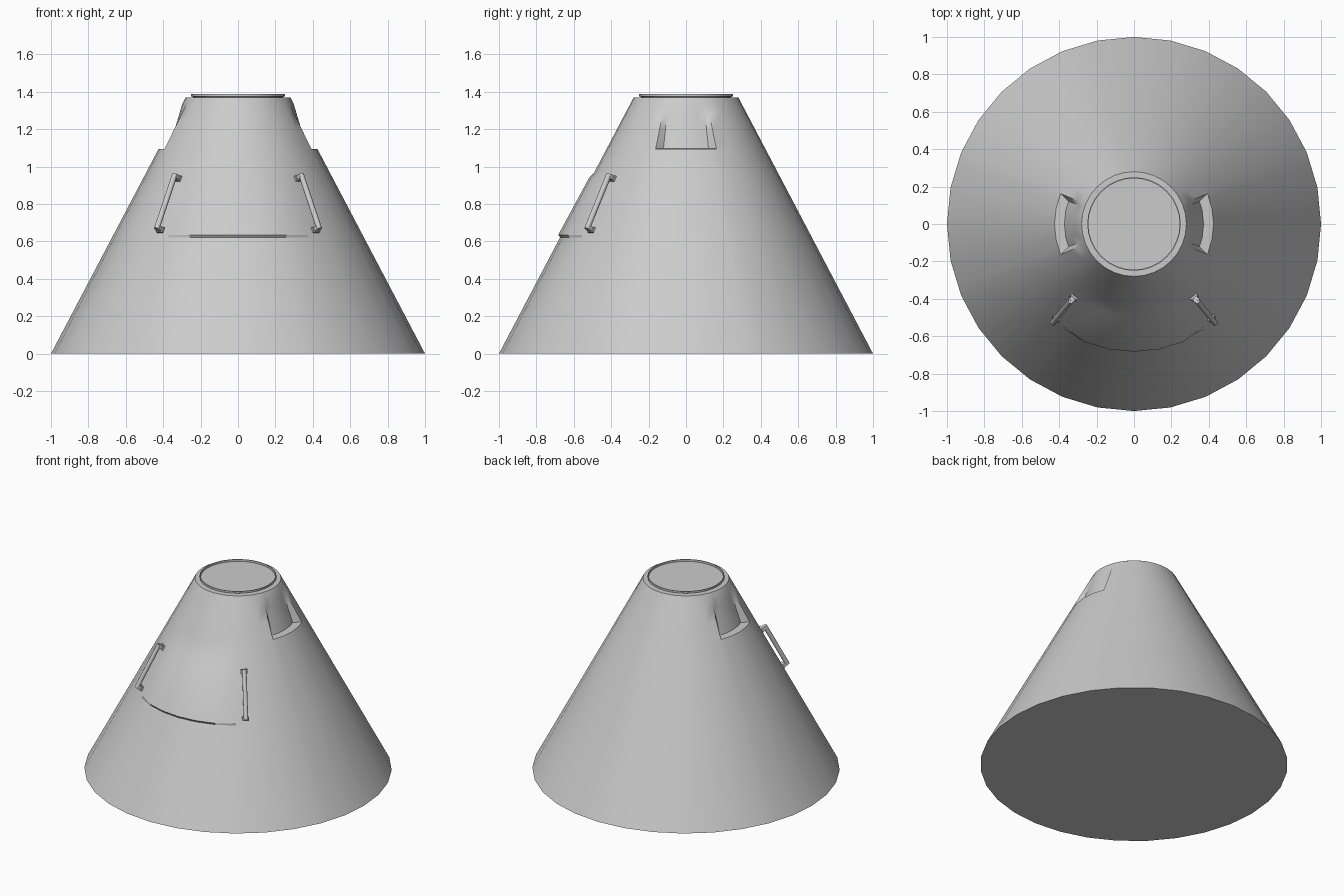
import bpy, bmesh
from math import pi, sin, cos, radians, atan2
from mathutils import Matrix, Vector

if "Cube" in bpy.data.objects:
    bpy.data.objects.remove(bpy.data.objects["Cube"])

SIDES = 32
STEP = 2 * pi / SIDES
TOP_Z, TOP_R = 1.37, 0.28


def cone_r(z):
    return 1 - (1 - TOP_R) * z / TOP_Z


def finish(bm, name, smooth=30):
    bmesh.ops.recalc_face_normals(bm, faces=bm.faces)
    me = bpy.data.meshes.new(name)
    bm.to_mesh(me)
    bm.free()
    ob = bpy.data.objects.new(name, me)
    bpy.context.collection.objects.link(ob)
    bpy.ops.object.select_all(action='DESELECT')
    ob.select_set(True)
    bpy.context.view_layer.objects.active = ob
    bpy.ops.object.shade_smooth_by_angle(angle=radians(smooth))
    return ob


def skin(bm, rings):
    for lo, hi in zip(rings, rings[1:]):
        n = len(lo)
        for i in range(n):
            j = (i + 1) % n
            bm.faces.new((lo[i], lo[j], hi[j], hi[i]))


def off_axis(a, axis):
    # absolute angle between a and axis, in degrees
    d = a - axis
    return abs(atan2(sin(d), cos(d))) * 180 / pi


# Cone shell: 32 sides plus extra columns for the window recess sides
angles = [i * STEP for i in range(SIDES)]
for axis in (0, pi):
    angles += [(axis + s * radians(19)) % (2 * pi) for s in (-1, 1)]
angles.sort()

# (height, front hatch bulge, side window recess)
levels = [(0, 0, 0), (0.622, 0, 0), (0.636, 0.017, 0), (0.945, 0.012, 0),
          (0.968, 0, 0), (1.094, 0, 0), (1.096, 0, -0.052), (1.2, 0, -0.031),
          (1.28, 0, -0.013), (1.335, 0, 0), (TOP_Z, 0, 0)]
bm = bmesh.new()
rings = []
for z, bulge, recess in levels:
    ring = []
    for a in angles:
        r = cone_r(z) * cos(STEP / 2) / cos((a + 1e-9) % STEP - STEP / 2)
        if off_axis(a, -pi / 2) < 30:
            r += bulge
        if min(off_axis(a, 0), off_axis(a, pi)) < 20:
            r += recess
        ring.append(bm.verts.new((r * cos(a), r * sin(a), z)))
    rings.append(ring)
skin(bm, rings)
bm.faces.new(rings[0])
bm.faces.new(rings[-1])
finish(bm, "capsule_shell")

# Top tunnel rim with a shallow recessed lid
bm = bmesh.new()
rings = []
for r, z in [(0.24, 1.365), (0.24, 1.373), (0.25, 1.375), (0.25, 1.388),
             (0.244, 1.388), (0.244, 1.374)]:
    rings.append([bm.verts.new((r * cos(i * STEP), r * sin(i * STEP), z))
                  for i in range(SIDES)])
skin(bm, rings)
bm.faces.new(rings[0])
bm.faces.new(rings[-1])
finish(bm, "tunnel_rim")


# Grab handles either side of the hatch
def handle(name, side):
    a = -pi / 2 + side * 3.5 * STEP
    out = Vector((cos(a), sin(a), 0))
    tangent = Vector((-sin(a), cos(a), 0))
    slope = (1 - TOP_R) / TOP_Z
    normal = (out + Vector((0, 0, slope))).normalized()
    along = tangent.cross(normal).normalized()

    def surface(z):
        return out * cone_r(z) * cos(STEP / 2) + Vector((0, 0, z))

    def frame(p):
        m = Matrix((tangent, along, normal)).transposed().to_4x4()
        return Matrix.Translation(p) @ m

    bm = bmesh.new()
    ends = [surface(0.66), surface(0.935)]
    # grip bar
    mid = (ends[0] + ends[1]) / 2 + normal * 0.034
    length = (ends[1] - ends[0]).length + 0.02
    bmesh.ops.create_cone(bm, cap_ends=True, segments=10, radius1=0.015,
                          radius2=0.015, depth=length,
                          matrix=frame(mid) @ Matrix.Rotation(pi / 2, 4, 'X'))
    # posts and foot pads
    for p in ends:
        for size, h in (((0.03, 0.024, 0.045), 0.012), ((0.044, 0.03, 0.014), 0.004)):
            bmesh.ops.create_cube(bm, size=1, matrix=frame(p + normal * h)
                                  @ Matrix.Diagonal((*size, 1)))
    finish(bm, name, 40)


handle("left_handle", -1)
handle("right_handle", 1)
